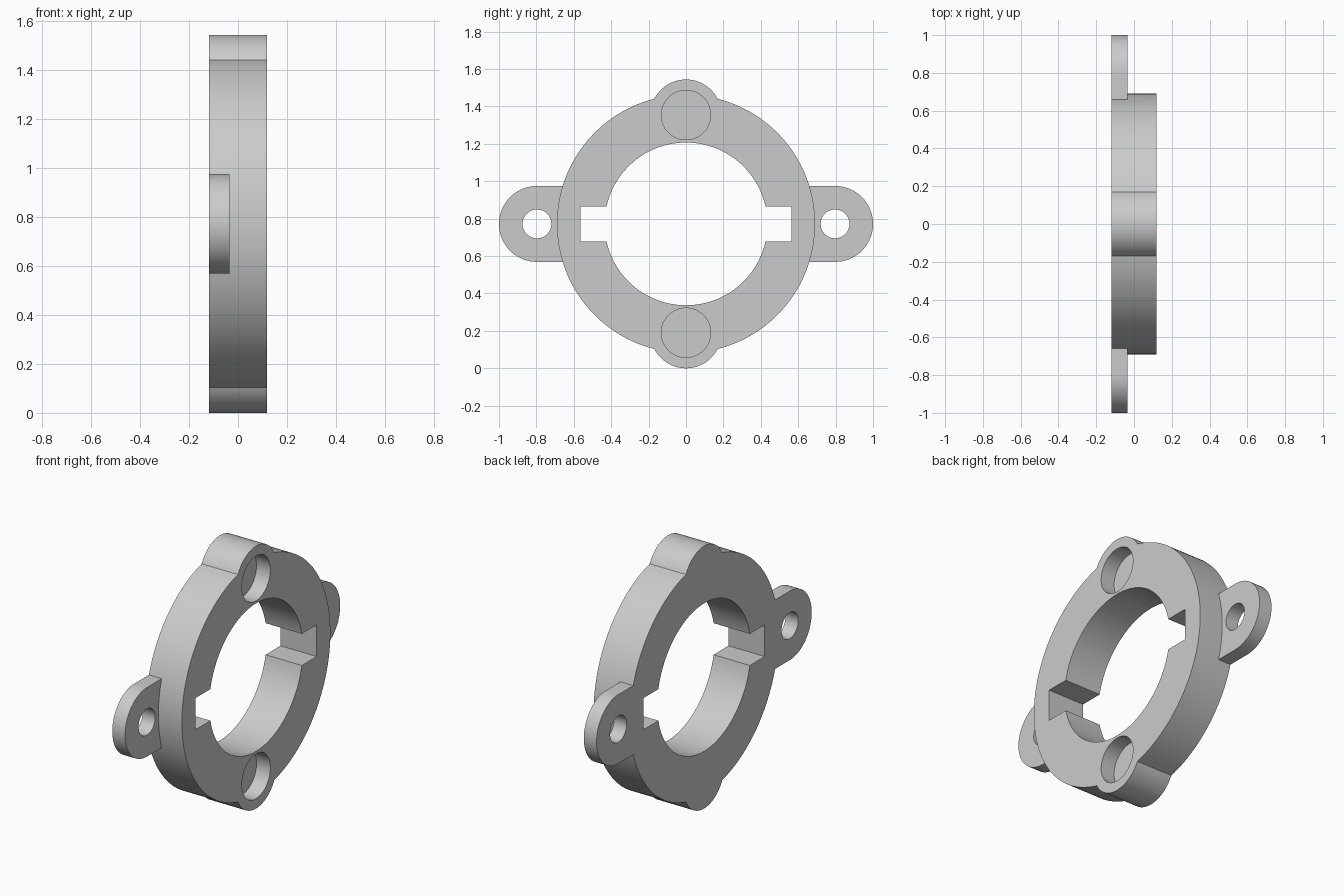
import bpy, bmesh
from math import sin, cos, pi, asin, sqrt, acos

CENTRE = 0.772
BACK, FRONT = -0.118, 0.118
RING, BORE = 0.69, 0.435
LOBE, LOBE_AT = 0.19, 0.582
LUG, LUG_AT, LUG_FRONT = 0.203, 0.797, -0.035

old = bpy.data.objects.get("Cube")
if old:
    bpy.data.objects.remove(old)

grey = bpy.data.materials.new("plain grey")
grey.use_nodes = True
grey.diffuse_color = (0.6, 0.6, 0.6, 1)
grey.node_tree.nodes["Principled BSDF"].inputs["Base Color"].default_value = (0.6, 0.6, 0.6, 1)


def arc(cy, cz, r, start, end, steps):
    return [(cy + r * cos(start + (end - start) * i / steps),
             cz + r * sin(start + (end - start) * i / steps)) for i in range(steps + 1)]


def circle(cy, cz, r, steps=64):
    return arc(cy, cz, r, 0, 2 * pi, steps)[:-1]


def extrude(name, outline, x0, x1):
    """Solid with a (y, z) outline, running along x."""
    bm = bmesh.new()
    face = bm.faces.new([bm.verts.new((x0, y, z + CENTRE)) for y, z in outline])
    moved = bmesh.ops.extrude_face_region(bm, geom=[face])["geom"]
    bmesh.ops.translate(bm, vec=(x1 - x0, 0, 0),
                        verts=[v for v in moved if isinstance(v, bmesh.types.BMVert)])
    bmesh.ops.recalc_face_normals(bm, faces=bm.faces)
    mesh = bpy.data.meshes.new(name)
    bm.to_mesh(mesh)
    bm.free()
    mesh.materials.append(grey)
    obj = bpy.data.objects.new(name, mesh)
    bpy.context.collection.objects.link(obj)
    return obj


def combine(target, tool, operation):
    mod = target.modifiers.new(operation.lower(), "BOOLEAN")
    mod.operation, mod.solver, mod.object = operation, "EXACT", tool
    bpy.context.view_layer.objects.active = target
    bpy.ops.object.modifier_apply(modifier=mod.name)
    bpy.data.objects.remove(tool)


# Ring outline with a round lobe at the top and bottom
meet = (RING**2 + LOBE_AT**2 - LOBE**2) / (2 * LOBE_AT)
half = sqrt(RING**2 - meet**2)
ring_angle = acos(half / RING)
lobe_angle = asin((meet - LOBE_AT) / LOBE)
outline = []
for turn in (0, pi):
    sign = cos(turn)
    outline += arc(0, 0, RING, turn - ring_angle, turn + ring_angle, 64)[:-1]
    outline += arc(0, sign * LOBE_AT, LOBE, turn + lobe_angle, turn + pi - lobe_angle, 32)[:-1]
ring = extrude("clamp_ring", outline, BACK, FRONT)

# Thin mounting lugs on both sides
for side in (-1, 1):
    tab = arc(LUG_AT, 0, LUG, -pi / 2, pi / 2, 40) + [(0.6, LUG), (0.6, -LUG)]
    combine(ring, extrude("lug", [(side * y, z) for y, z in tab], BACK, LUG_FRONT), "UNION")

# Central bore with a rectangular keyway on each side
notch = asin(0.093 / BORE)
bore = []
for side in (1, -1):
    bore += [(side * 0.563, -side * 0.093), (side * 0.563, side * 0.093)]
    start = notch if side > 0 else pi + notch
    bore += arc(0, 0, BORE, start, start + pi - 2 * notch, 56)
combine(ring, extrude("bore_cutter", bore, BACK - 0.1, FRONT + 0.1), "DIFFERENCE")

# Lug holes go through, lobe pockets are blind
for side in (-1, 1):
    combine(ring, extrude("lug_hole_cutter", circle(side * LUG_AT, 0, 0.077), BACK - 0.1, 0.1), "DIFFERENCE")
    combine(ring, extrude("pocket_cutter", circle(0, side * LOBE_AT, 0.132), FRONT - 0.09, FRONT + 0.1), "DIFFERENCE")

bpy.ops.object.select_all(action="DESELECT")
ring.select_set(True)
bpy.context.view_layer.objects.active = ring
bpy.ops.object.shade_smooth_by_angle(angle=pi / 7)
